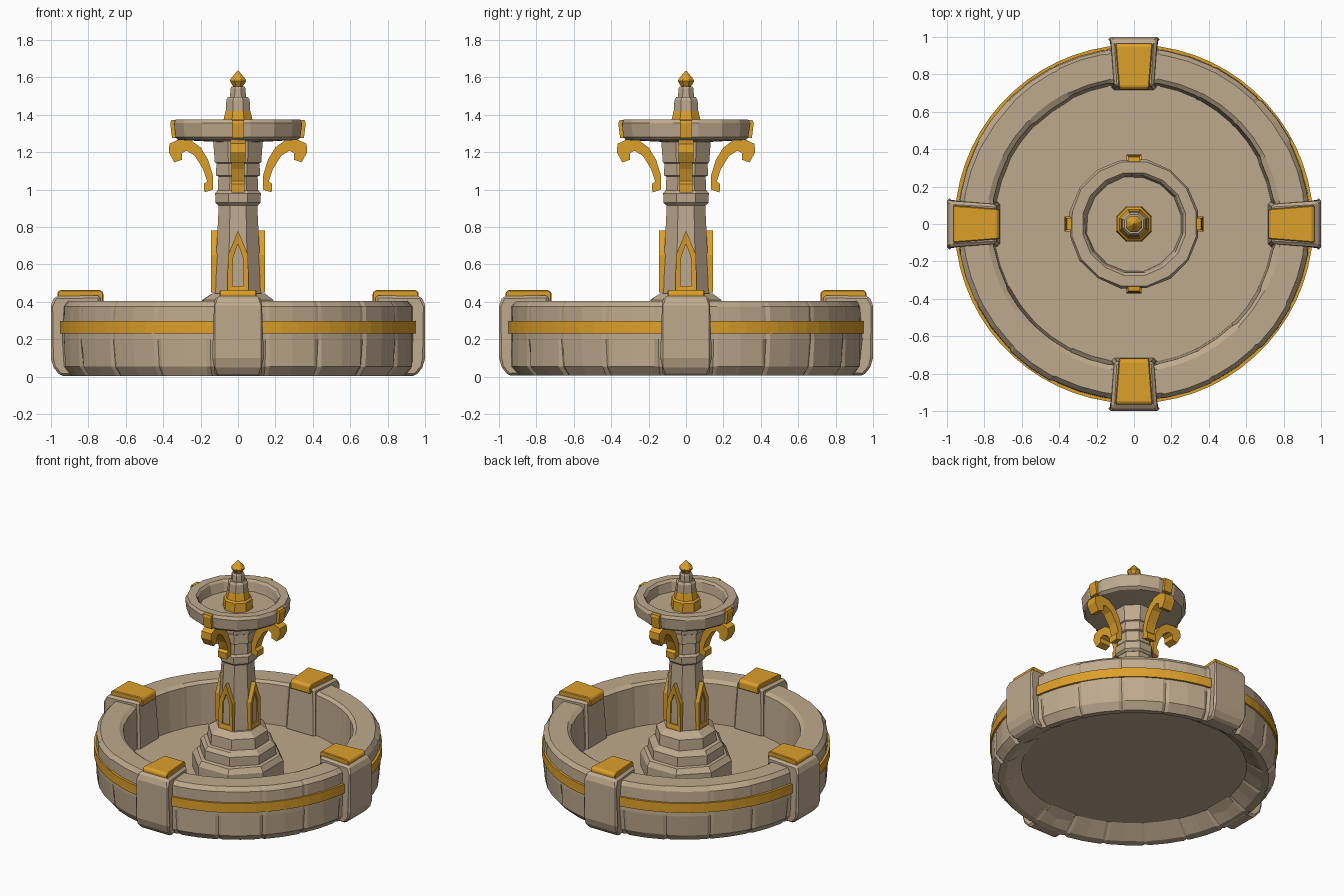
import bpy, bmesh, math, random
from mathutils import Vector, Matrix

if "Cube" in bpy.data.objects:
    bpy.data.objects.remove(bpy.data.objects["Cube"])

random.seed(4)


def material(name, col):
    m = bpy.data.materials.new(name)
    m.diffuse_color = (*col, 1)
    m.use_nodes = True
    m.node_tree.nodes["Principled BSDF"].inputs["Base Color"].default_value = m.diffuse_color
    return m


STONE = material("tan stone", (0.52, 0.40, 0.27))
GOLD = material("gold trim", (0.72, 0.35, 0.024))
FLOOR_Z = 0.10


def finish(name, bm, mat, bevel=0.0):
    bmesh.ops.recalc_face_normals(bm, faces=bm.faces[:])
    me = bpy.data.meshes.new(name)
    bm.to_mesh(me)
    bm.free()
    me.materials.append(mat)
    ob = bpy.data.objects.new(name, me)
    bpy.context.collection.objects.link(ob)
    if bevel:
        mod = ob.modifiers.new("worn edges", 'BEVEL')
        mod.width = bevel
        mod.segments = 1
        mod.limit_method = 'ANGLE'
    return ob


def skin(bm, rings, wrap=False):
    """Bridge successive rings of vertices with quads."""
    pairs = list(zip(rings, rings[1:]))
    if wrap:
        pairs.append((rings[-1], rings[0]))
    for a, b in pairs:
        n = len(a)
        for i in range(n):
            j = (i + 1) % n
            bm.faces.new((a[i], a[j], b[j], b[i]))


def lathe(name, profile, sides, mat, closed=False, jitter=0.0):
    """Flat-sided turned part; profile radii are measured to the flat faces."""
    bm = bmesh.new()
    k = 1 / math.cos(math.pi / sides) if sides <= 8 else 1.0
    rings = []
    for r, z in profile:
        ring = []
        for i in range(sides):
            a = 2 * math.pi * (i + 0.5) / sides
            q = r * k + random.uniform(-jitter, jitter)
            ring.append(bm.verts.new((q * math.cos(a), q * math.sin(a), z)))
        rings.append(ring)
    skin(bm, rings, closed)
    if not closed:
        bm.faces.new(rings[0])
        bm.faces.new(rings[-1])
    return finish(name, bm, mat)


def prism(name, profile, half, mat, turn, bevel=0.0):
    """Radial (r, z) outline given a half width that may depend on r and z."""
    bm = bmesh.new()
    rot = Matrix.Rotation(turn, 3, 'Z')
    sides = [[bm.verts.new(rot @ Vector((r, s * half(r, z), z))) for r, z in profile]
             for s in (-1, 1)]
    skin(bm, sides)
    for s in sides:
        bm.faces.new(s)
    return finish(name, bm, mat, bevel)


def basin():
    """Basin wall of twenty stones with shallow seams, plus the floor."""
    # radius, height, seam depth; the underside is recessed below the floor
    prof = [(0.745, 0.085, 0), (0.85, 0.01, -0.015), (0.90, 0.005, 0.015), (0.94, 0.055, 0.014),
            (0.947, 0.20, 0.005), (0.942, 0.375, 0.004), (0.918, 0.405, 0.004),
            (0.785, 0.405, 0), (0.76, 0.388, 0), (0.745, FLOOR_Z, 0)]
    stones = 20
    step = 2 * math.pi / stones
    bm = bmesh.new()
    wob = [[random.uniform(-0.005, 0.005) for _ in range(stones)] for _ in prof]
    rings = []
    for p, (r, z, groove) in enumerate(prof):
        ring = []
        for s in range(stones):
            for off, seam in ((-0.5, 1), (-0.43, 0), (0, 0), (0.43, 0)):
                a = (s + off) * step
                q = r - groove if seam else r + wob[p][s]
                ring.append(bm.verts.new((q * math.cos(a), q * math.sin(a), z)))
        rings.append(ring)
    skin(bm, rings)
    bm.faces.new(rings[0])
    bm.faces.new(rings[-1])
    finish("basin", bm, STONE)


def arch_frame(turn):
    """Pointed gold frame on the column with a stone panel inside."""
    outer = [(-0.056, 0.45), (0.056, 0.45), (0.054, 0.65), (0, 0.78), (-0.054, 0.65)]
    inner = [(-0.03, 0.485), (0.03, 0.485), (0.027, 0.635), (0, 0.71), (-0.027, 0.635)]
    rot = Matrix.Rotation(turn, 3, 'Z')

    def loop(bm, pts, r):
        return [bm.verts.new(rot @ Vector((r, x, z))) for x, z in pts]

    bm = bmesh.new()
    skin(bm, [loop(bm, outer, 0.10), loop(bm, outer, 0.145),
              loop(bm, inner, 0.14), loop(bm, inner, 0.10)], wrap=True)
    finish("arch_frame", bm, GOLD)
    bm = bmesh.new()
    rings = [loop(bm, inner, 0.10), loop(bm, inner, 0.13)]
    skin(bm, rings)
    for r in rings:
        bm.faces.new(r)
    finish("arch_panel", bm, STONE)


basin()

# Gold band round the basin
lathe("basin_band", [(0.93, 0.23), (0.958, 0.23), (0.958, 0.298), (0.93, 0.298)],
      64, GOLD, closed=True)

# Stepped pedestal
lathe("pedestal", [(0.285, 0.095), (0.285, 0.20), (0.262, 0.235), (0.24, 0.24), (0.238, 0.305),
                   (0.215, 0.33), (0.195, 0.335), (0.188, 0.41), (0.14, 0.445)],
      8, STONE, jitter=0.004)

# Column, collar and flared capital
lathe("column", [(0.125, 0.43), (0.121, 0.55), (0.102, 0.93)], 8, STONE)
lathe("collar", [(0.105, 0.915), (0.12, 0.93), (0.122, 0.98), (0.11, 0.995)], 8, STONE)
lathe("capital", [(0.108, 0.98), (0.105, 1.07), (0.118, 1.075), (0.115, 1.14),
                  (0.124, 1.145), (0.134, 1.28)], 8, STONE)

# Upper bowl
lathe("upper_bowl", [(0.13, 1.255), (0.325, 1.265), (0.342, 1.28), (0.35, 1.355),
                     (0.338, 1.375), (0.28, 1.375), (0.267, 1.36), (0.255, 1.295)],
      16, STONE, jitter=0.003)

# Spout stack and finial
lathe("spout_skirt", [(0.095, 1.29), (0.09, 1.36), (0.078, 1.37), (0.066, 1.42)], 8, GOLD)
lathe("spout_lower", [(0.066, 1.41), (0.062, 1.48), (0.052, 1.495)], 8, STONE)
lathe("spout_upper", [(0.043, 1.49), (0.04, 1.54), (0.034, 1.55)], 8, STONE)
lathe("finial", [(0.022, 1.545), (0.044, 1.58), (0.04, 1.59), (0.003, 1.635)], 8, GOLD)

# Parts repeated on the four axes
PILLAR = [(0.715, 0.09), (0.88, 0.005), (0.95, 0.005), (0.985, 0.05), (1.0, 0.10),
          (1.0, 0.38), (0.98, 0.43), (0.735, 0.435)]
CAP = [(0.718, 0.40), (0.74, 0.40), (0.75, 0.428), (0.965, 0.425), (0.965, 0.45),
       (0.95, 0.463), (0.735, 0.463), (0.72, 0.45)]
SCROLL = [(0.133, 1.0), (0.18, 0.985), (0.182, 1.03), (0.165, 1.045), (0.187, 1.11),
          (0.23, 1.18), (0.275, 1.208), (0.30, 1.195), (0.298, 1.16), (0.34, 1.145),
          (0.37, 1.20), (0.366, 1.245), (0.32, 1.266), (0.25, 1.262), (0.20, 1.225),
          (0.16, 1.16), (0.135, 1.08)]
RIM_TAB = [(0.33, 1.275), (0.352, 1.275), (0.362, 1.355), (0.357, 1.37), (0.335, 1.372)]


def pillar_half(r, z):
    if r < 0.8:                      # inner face, spreading towards the floor
        return 0.105 if z > 0.3 else 0.12
    return 0.138 * (0.86 if z < 0.03 or z > 0.42 else 1)


for i in range(4):
    t = i * math.pi / 2
    prism("basin_pillar", PILLAR, pillar_half, STONE, t, bevel=0.014)
    prism("pillar_cap", CAP, lambda r, z: 0.08 + 0.08 * (r - 0.72), GOLD, t, bevel=0.005)
    prism("scroll_bracket", SCROLL, lambda r, z: 0.036 + (0.004 if r > 0.28 else 0), GOLD, t)
    prism("rim_tab", RIM_TAB, lambda r, z: 0.033, GOLD, t)
    arch_frame(t)
